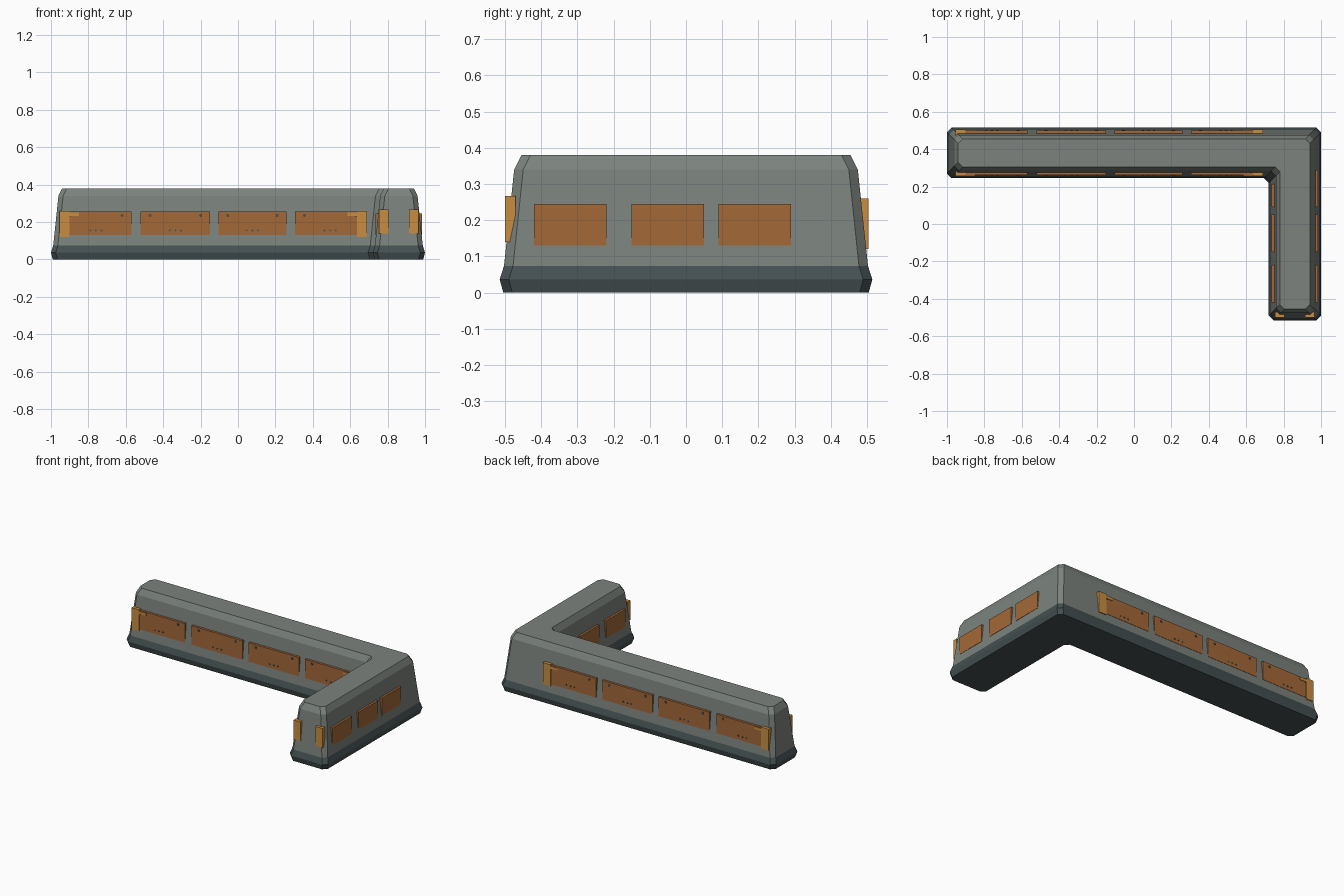
import bpy, bmesh, math
from mathutils import Vector, Matrix

if "Cube" in bpy.data.objects:
    bpy.data.objects.remove(bpy.data.objects["Cube"], do_unlink=True)


def material(name, rgb):
    m = bpy.data.materials.new(name)
    m.use_nodes = True
    m.diffuse_color = (*rgb, 1)
    bsdf = m.node_tree.nodes["Principled BSDF"]
    bsdf.inputs["Base Color"].default_value = (*rgb, 1)
    bsdf.inputs["Roughness"].default_value = 0.8
    return m


CONCRETE = material("grey concrete", (0.2, 0.225, 0.205))
FOOTING = material("dark slate", (0.06, 0.08, 0.085))
PANEL = material("rust brown", (0.37, 0.14, 0.04))
BRACKET = material("ochre metal", (0.58, 0.27, 0.055))


def finish(name, bm, *mats):
    bmesh.ops.recalc_face_normals(bm, faces=bm.faces)
    mesh = bpy.data.meshes.new(name)
    bm.to_mesh(mesh)
    bm.free()
    for m in mats:
        mesh.materials.append(m)
    ob = bpy.data.objects.new(name, mesh)
    bpy.context.collection.objects.link(ob)
    return ob


# Wall extents: outer edges and the inner corner of the L
X_OUT, Y_OUT, X_IN, Y_IN = 1.0, 0.515, 0.72, 0.245


def outline(inset, cut=0.025):
    """L-shaped ring moved inwards, with every corner cut off."""
    x, y, xi, yi = X_OUT - inset, Y_OUT - inset, X_IN + inset, Y_IN + inset
    corners = [Vector(c) for c in
               ((xi, -y), (x, -y), (x, y), (-x, y), (-x, yi), (xi, yi))]
    ring = []
    for i, c in enumerate(corners):
        for other in (corners[i - 1], corners[(i + 1) % len(corners)]):
            ring.append(c + (other - c).normalized() * cut)
    return ring


# Barrier wall: stacked rings, dark below the footing line
levels = [(0, 0.01), (0.036, 0), (0.074, 0.012), (0.34, 0.04), (0.38, 0.06)]
bm = bmesh.new()
rings = [[bm.verts.new((p.x, p.y, z)) for p in outline(d)] for z, d in levels]
for low, high in zip(rings, rings[1:]):
    for i in range(len(low)):
        j = (i + 1) % len(low)
        bm.faces.new((low[i], low[j], high[j], high[i]))
bm.faces.new(rings[0])
bm.faces.new(rings[-1])
for f in bm.faces:
    f.material_index = int(f.calc_center_median().z < 0.07)
finish("barrier_wall", bm, CONCRETE, FOOTING)

# Each face of the L: (axis along the face, outward sign, position)
FACES = {
    "inner_long": ("x", -1, Y_IN),
    "back": ("x", 1, Y_OUT),
    "outer_side": ("y", 1, X_OUT),
    "inner_short": ("y", -1, X_IN),
    "front_end": ("x", -1, -Y_OUT),
}


def on_face(face, along, inset, z):
    axis, sign, pos = FACES[face]
    depth = pos - sign * inset
    return Vector((along, depth, z) if axis == "x" else (depth, along, z))


def plate(name, face, a, b, z0, z1, inset, mat, thick=0.03):
    """Upright plate whose outer surface lies at the given inset."""
    p = on_face(face, a, inset, z0)
    q = on_face(face, b, inset + thick, z1)
    bm = bmesh.new()
    bmesh.ops.create_cube(bm, size=1)
    size = [abs(v) for v in q - p]
    bmesh.ops.transform(bm, verts=bm.verts,
                        matrix=Matrix.Translation((p + q) / 2) @ Matrix.Diagonal((*size, 1)))
    finish(name, bm, mat)


def bolts(name, face, points, inset, radius):
    """Small round bolt heads sitting on a plate."""
    bm = bmesh.new()
    axis = FACES[face][0]
    turn = Matrix.Rotation(math.pi / 2, 4, "X" if axis == "x" else "Y")
    for along, z in points:
        bmesh.ops.create_cone(bm, cap_ends=True, segments=8, radius1=radius,
                              radius2=radius, depth=0.006,
                              matrix=Matrix.Translation(on_face(face, along, inset, z)) @ turn)
    finish(name, bm, FOOTING)


# Long panels with bolts, on both sides of the long arm
for face in ("inner_long", "back"):
    for i, (a, b) in enumerate(((-0.95, -0.57), (-0.52, -0.15), (-0.105, 0.26), (0.305, 0.68))):
        plate(f"{face}_panel_{i + 1}", face, a, b, 0.13, 0.255, 0.016, PANEL)
        mid = (a + b) / 2
        upper = [(a + 0.05, 0.235), (b - 0.05, 0.235)]
        lower = [(mid + s * 0.03, 0.155) for s in (-1, 0, 1)]
        bolts(f"{face}_panel_bolts_{i + 1}", face, upper, 0.016, 0.008)
        bolts(f"{face}_panel_rivets_{i + 1}", face, lower, 0.016, 0.005)

    # End brackets with a short hook reaching inwards
    for side, a, b, reach in (("right", -0.955, -0.9, 0.05), ("left", 0.635, 0.69, -0.05)):
        plate(f"{face}_bracket_{side}", face, a, b, 0.12, 0.26, 0.011, BRACKET)
        root = b if reach > 0 else a
        plate(f"{face}_hook_{side}", face, root, root + reach, 0.233, 0.25, 0.012, BRACKET)

# Short panels, on both sides of the short arm
for face, last in (("outer_side", 0.29), ("inner_short", 0.215)):
    for i, (a, b) in enumerate(((-0.42, -0.22), (-0.15, 0.05), (0.09, last))):
        plate(f"{face}_panel_{i + 1}", face, a, b, 0.13, 0.245, 0.016, PANEL)

# Two brackets on the free end of the short arm
for side, a, b in (("right", 0.755, 0.805), ("left", 0.915, 0.965)):
    plate(f"front_end_bracket_{side}", "front_end", a, b, 0.14, 0.267, 0.014, BRACKET)
